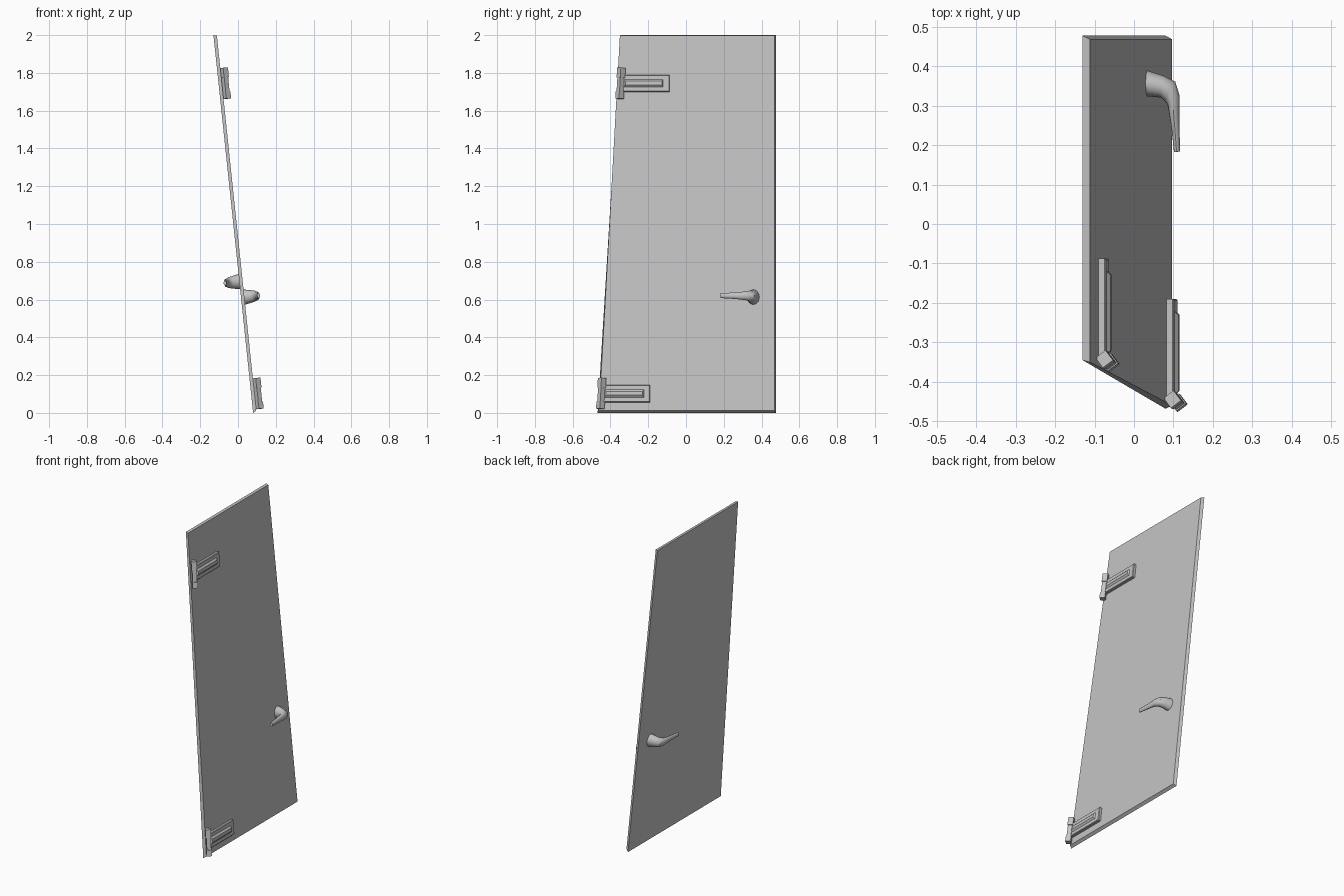
import bpy, bmesh, math
from mathutils import Vector, Matrix

cube = bpy.data.objects.get("Cube")
if cube:
    bpy.data.objects.remove(cube, do_unlink=True)

grey = bpy.data.materials.new("plain_grey")
grey.use_nodes = True
colour = (0.55, 0.55, 0.55, 1)
grey.diffuse_color = colour
grey.node_tree.nodes["Principled BSDF"].inputs["Base Color"].default_value = colour

# The door leans back: x falls by LEAN for each unit of height
LEAN = 0.105
NORMAL = Vector((1, 0, LEAN)).normalized()
UP = Vector((-LEAN, 0, 1)).normalized()
ALONG = Vector((0, 1, 0))
THICK = 0.018


def face_x(z):
    return -0.112 + LEAN * (2 - z)


def basis(a, b, c, origin):
    m = Matrix((a, b, c)).transposed().to_4x4()
    m.translation = origin
    return m


def add_object(name, bm):
    bmesh.ops.recalc_face_normals(bm, faces=bm.faces)
    mesh = bpy.data.meshes.new(name)
    bm.to_mesh(mesh)
    bm.free()
    mesh.materials.append(grey)
    obj = bpy.data.objects.new(name, mesh)
    bpy.context.collection.objects.link(obj)
    return obj


def loft(name, rings, matrix=Matrix()):
    """Skin a list of equal rings of points and cap both ends."""
    bm = bmesh.new()
    loops = [[bm.verts.new(matrix @ Vector(p)) for p in ring] for ring in rings]
    n = len(loops[0])
    for a, b in zip(loops, loops[1:]):
        for i in range(n):
            j = (i + 1) % n
            bm.faces.new((a[i], a[j], b[j], b[i]))
    bm.faces.new(loops[0])
    bm.faces.new(loops[-1])
    return add_object(name, bm)


def rect(d, y0, y1, half):
    return [(d, y0, -half), (d, y1, -half), (d, y1, half), (d, y0, half)]


# Door panel: the back face is a little larger, so the rim slopes
back = [(-0.468, 0.0), (0.477, 0.0), (0.477, 2), (-0.345, 2)]
front = [(-0.460, 0.012), (0.468, 0.012), (0.468, 1.998), (-0.350, 1.998)]
loft("door_panel", [
    [(face_x(z) - THICK, y, z) for y, z in back],
    [(face_x(z), y, z) for y, z in front]])


# Hinges: strap plate, raised rib and a square-section barrel in three knuckles
def add_hinge(prefix, y, z):
    origin = Vector((face_x(z), y, z))
    frame = basis(NORMAL, ALONG, UP, origin)
    loft(prefix + "_plate", [rect(0, 0.01, 0.259, 0.045),
                             rect(0.015, 0.01, 0.259, 0.045),
                             rect(0.018, 0.013, 0.256, 0.042)], frame)
    loft(prefix + "_rib", [rect(0.017, 0.018, 0.227, 0.022),
                           rect(0.027, 0.026, 0.219, 0.010)], frame)
    axis = Vector((-LEAN, 0.06, 1)).normalized()
    side = Vector((0.8, 0.6, 0))
    side = (side - axis * side.dot(axis)).normalized()
    turned = basis(side, axis.cross(side), axis, origin + NORMAL * 0.018)
    knuckles = [("lower", -0.082, -0.045, 0.016),
                ("middle", -0.045, 0.030, 0.013),
                ("upper", 0.030, 0.082, 0.016)]
    for name, low, high, r in knuckles:
        square = [(-r, -r), (r, -r), (r, r), (-r, r)]
        loft(f"{prefix}_{name}_knuckle",
             [[(a, b, h) for a, b in square] for h in (low, high)], turned)


add_hinge("upper_hinge", -0.347, 1.743)
add_hinge("lower_hinge", -0.449, 0.101)

# Lever handles: distance out, y, turn, half width, half height
LEVER = [(-0.004, 0.357, 0, 0.033, 0.041),
         (0.038, 0.348, 6, 0.028, 0.033),
         (0.058, 0.336, 28, 0.028, 0.028),
         (0.067, 0.314, 55, 0.019, 0.023),
         (0.069, 0.280, 78, 0.013, 0.019),
         (0.072, 0.240, 84, 0.010, 0.016),
         (0.076, 0.183, 86, 0.008, 0.013)]


def add_handle(name, z, out, offset):
    rings = []
    for d, y, turn, w, h in LEVER:
        t = math.radians(turn)
        ring = []
        for i in range(12):
            a = math.tau * i / 12
            s = w * math.cos(a)
            ring.append((d + s * math.sin(t), y + s * math.cos(t), h * math.sin(a)))
        rings.append(ring)
    frame = basis(NORMAL * out, ALONG, UP, Vector((face_x(z) - offset, 0, z)))
    obj = loft(name, rings, frame)
    bpy.ops.object.select_all(action='DESELECT')
    obj.select_set(True)
    bpy.context.view_layer.objects.active = obj
    bpy.ops.object.shade_smooth_by_angle(angle=math.radians(40))


add_handle("outer_handle", 0.613, 1, 0)
add_handle("inner_handle", 0.695, -1, THICK)
